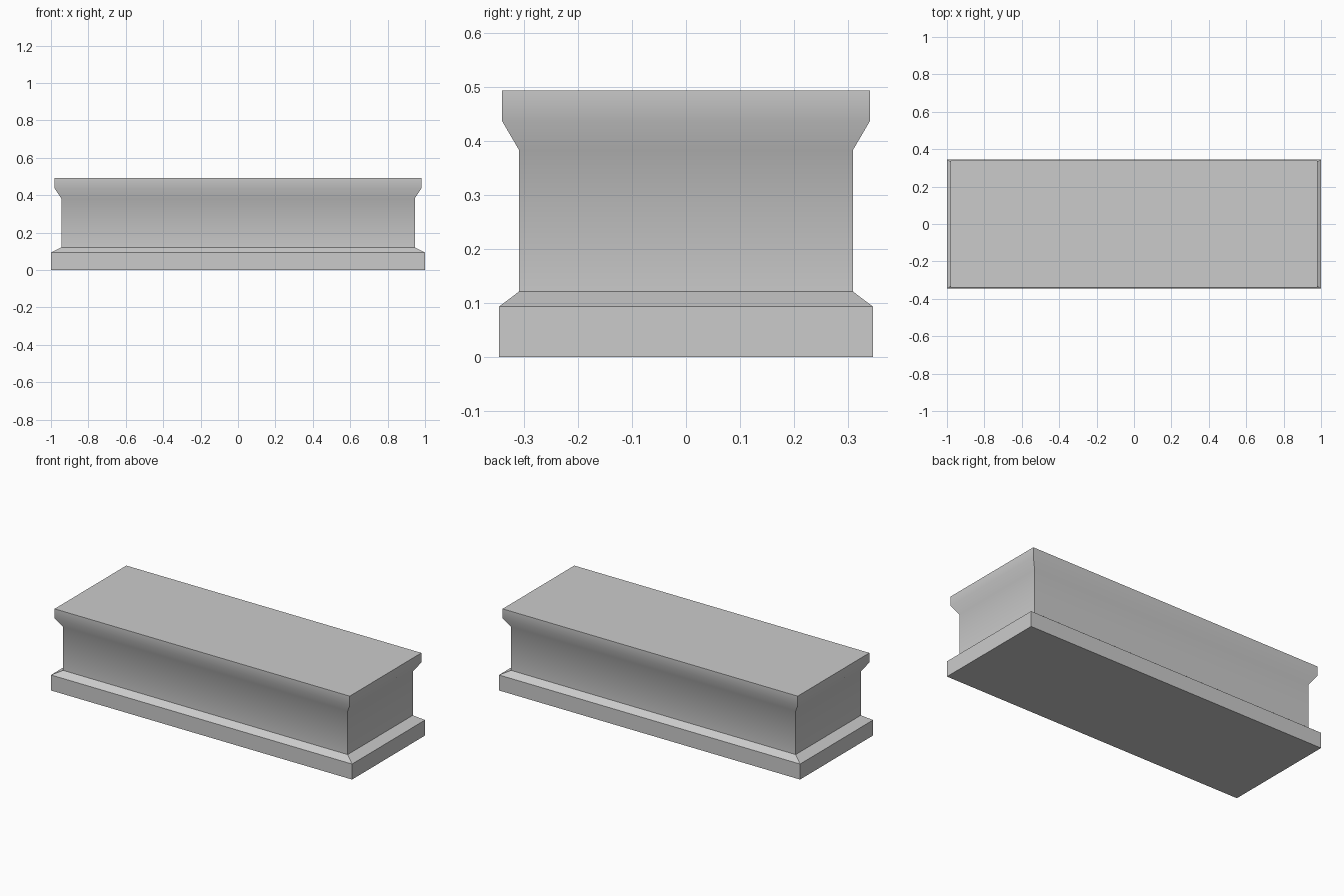
import bpy
import bmesh
import math

cube = bpy.data.objects.get("Cube")
if cube:
    bpy.data.objects.remove(cube, do_unlink=True)

# Single stone colour
stone = bpy.data.materials.new("grey_stone")
stone.use_nodes = True
colour = (0.6, 0.6, 0.6, 1.0)
stone.diffuse_color = colour
stone.node_tree.nodes["Principled BSDF"].inputs["Base Color"].default_value = colour


def moulded_block(name, sections, cap_bottom=False, cap_top=False):
    """Join rectangular sections (half width, half depth, height) into a block."""
    bm = bmesh.new()
    rings = [[bm.verts.new((sx * w, sy * d, z))
              for sx, sy in ((-1, -1), (1, -1), (1, 1), (-1, 1))]
             for w, d, z in sections]
    for low, high in zip(rings, rings[1:]):
        for i in range(4):
            j = (i + 1) % 4
            bm.faces.new((low[i], low[j], high[j], high[i]))
    if cap_bottom:
        bm.faces.new(rings[0][::-1])
    if cap_top:
        bm.faces.new(rings[-1])
    mesh = bpy.data.meshes.new(name)
    bm.to_mesh(mesh)
    bm.free()
    mesh.materials.append(stone)
    obj = bpy.data.objects.new(name, mesh)
    bpy.context.collection.objects.link(obj)
    bpy.ops.object.select_all(action='DESELECT')
    obj.select_set(True)
    bpy.context.view_layer.objects.active = obj
    bpy.ops.object.shade_smooth_by_angle(angle=math.radians(42))
    return obj


# Plinth with a chamfered upper edge
moulded_block("plinth", [(1.0, 0.346, 0.0), (1.0, 0.346, 0.093),
                         (0.945, 0.309, 0.121)], cap_bottom=True)

# Body flaring softly into the flat cornice
moulded_block("body_and_cornice", [(0.945, 0.309, 0.121), (0.945, 0.309, 0.383),
                                   (0.98, 0.34, 0.436), (0.98, 0.34, 0.493)],
              cap_top=True)
